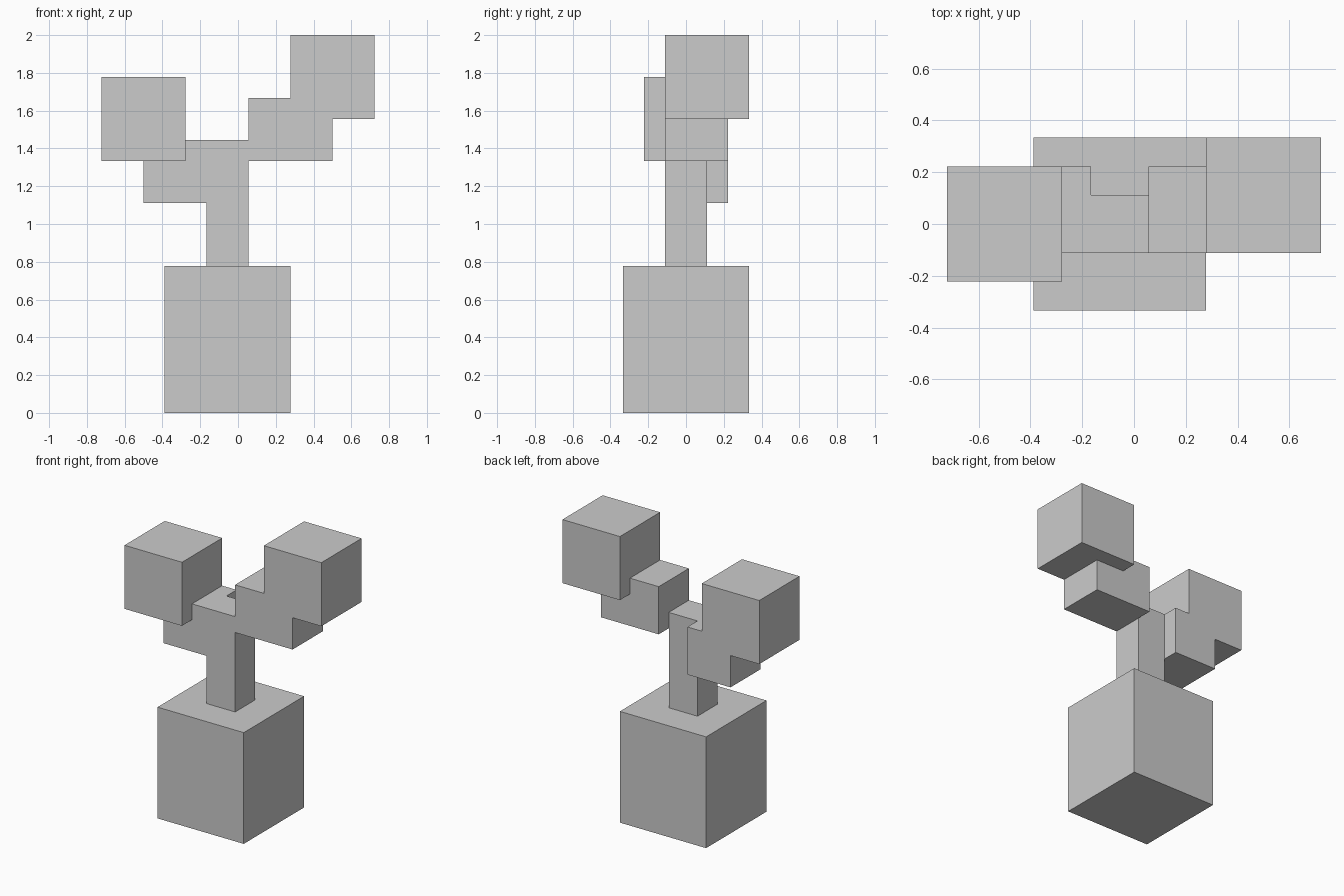
import bpy, bmesh
from mathutils import Vector

if "Cube" in bpy.data.objects:
    bpy.data.objects.remove(bpy.data.objects["Cube"])

U = 1 / 9  # block size: the whole model sits on this lattice


def block(name, x, y, z):
    """Box from (min, max) extents in lattice units."""
    lo, hi = (Vector(c) * U for c in zip(x, y, z))
    bm = bmesh.new()
    bmesh.ops.create_cube(bm, size=1)
    for v in bm.verts:
        v.co = (lo + hi) / 2 + v.co * (hi - lo)
    mesh = bpy.data.meshes.new(name)
    bm.to_mesh(mesh)
    bm.free()
    ob = bpy.data.objects.new(name, mesh)
    bpy.context.collection.objects.link(ob)
    return ob


# Large base block, then stem, two stepped branches and their end blocks
plant = block("blocky_plant", (-3.5, 2.5), (-3, 3), (0, 7))
parts = [
    block("stem", (-1.5, 0.5), (-1, 1), (7, 13)),
    block("left_branch", (-4.5, -1.5), (-1, 2), (10, 13)),
    block("right_branch", (0.5, 4.5), (-1, 2), (12, 15)),
    block("left_end", (-6.5, -2.5), (-2, 2), (12, 16)),
    block("right_end", (2.5, 6.5), (-1, 3), (14, 18)),
]

# Fuse everything into one continuous shell
bpy.context.view_layer.objects.active = plant
for part in parts:
    mod = plant.modifiers.new("union_" + part.name, 'BOOLEAN')
    mod.operation = 'UNION'
    mod.solver = 'EXACT'
    mod.object = part
    bpy.ops.object.modifier_apply(modifier=mod.name)
    bpy.data.objects.remove(part)

# Remove seams between flush faces
bm = bmesh.new()
bm.from_mesh(plant.data)
bmesh.ops.remove_doubles(bm, verts=bm.verts, dist=1e-4)
bmesh.ops.dissolve_limit(bm, angle_limit=0.01, verts=bm.verts, edges=bm.edges)
bm.to_mesh(plant.data)
bm.free()
